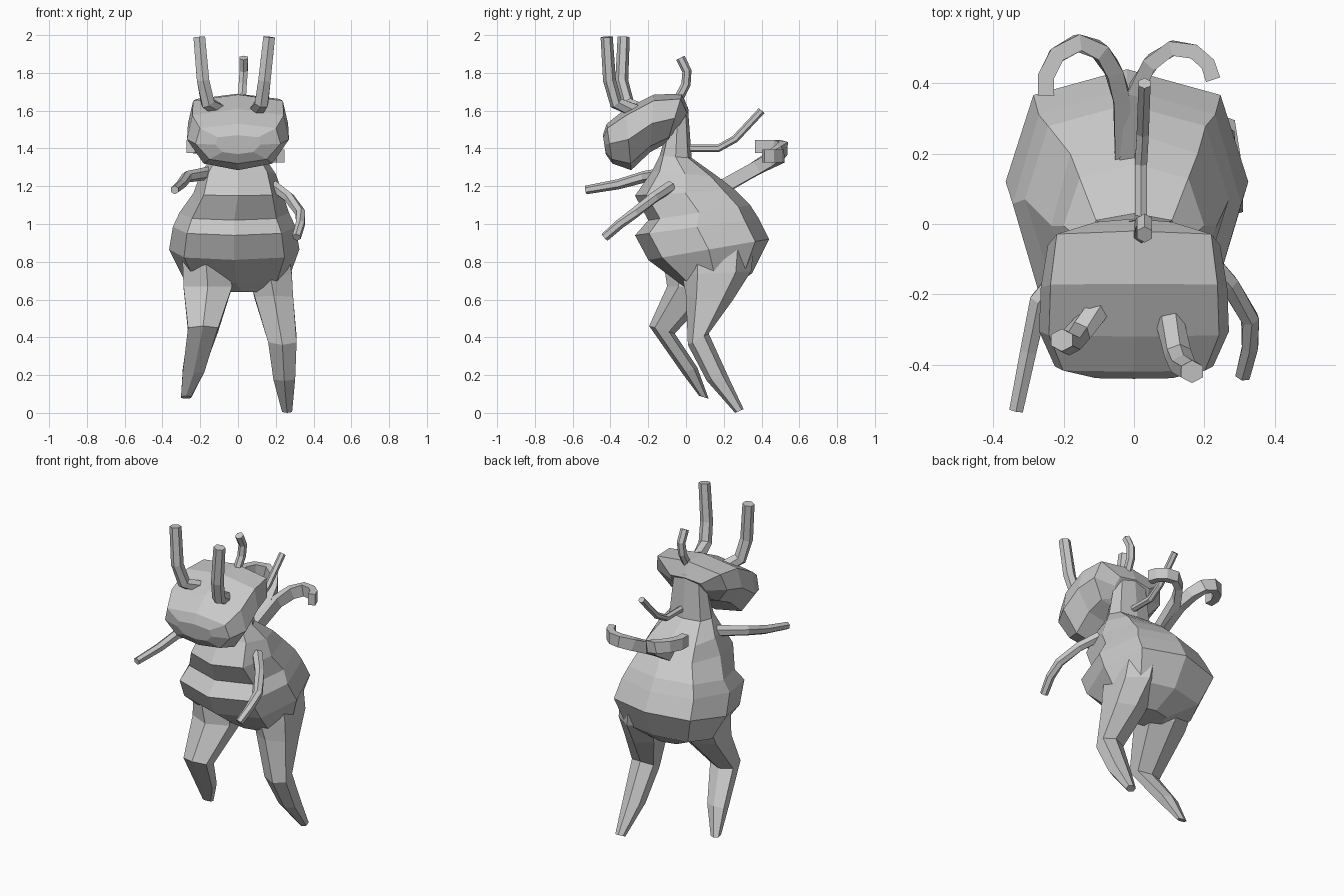
import bpy
import bmesh
import math
from mathutils import Vector

default_cube = bpy.data.objects.get("Cube")
if default_cube:
    bpy.data.objects.remove(default_cube, do_unlink=True)

# One plain skin colour
skin = bpy.data.materials.new("plain_grey")
skin.use_nodes = True
skin.diffuse_color = (.58, .58, .58, 1)
for node in skin.node_tree.nodes:
    if node.type == 'BSDF_PRINCIPLED':
        node.inputs["Base Color"].default_value = skin.diffuse_color
        node.inputs["Roughness"].default_value = .8


def skin_rings(name, rings):
    """Join successive rings of points into a closed, flat-shaded solid."""
    bm = bmesh.new()
    loops = [[bm.verts.new(point) for point in ring] for ring in rings]
    count = len(loops[0])
    for lower, upper in zip(loops, loops[1:]):
        for i in range(count):
            j = (i + 1) % count
            bm.faces.new((lower[i], lower[j], upper[j], upper[i]))
    bm.faces.new(loops[0])
    bm.faces.new(loops[-1])
    bmesh.ops.recalc_face_normals(bm, faces=bm.faces)
    mesh = bpy.data.meshes.new(name)
    bm.to_mesh(mesh)
    bm.free()
    mesh.materials.append(skin)
    part = bpy.data.objects.new(name, mesh)
    bpy.context.collection.objects.link(part)
    return part


def boxy(value, power):
    return math.copysign(abs(value) ** power, value)


def loft(name, sections, sides=8, power=.85, flare=0):
    """Each section: its two ends in the (y, z) plane, centre x, half width.
    Flare widens every section towards its second end."""
    rings = []
    for (start, end, centre_x, half_width) in sections:
        a, b = Vector((centre_x, *start)), Vector((centre_x, *end))
        middle, half = (a + b) / 2, (a - b) / 2
        ring = []
        for i in range(sides):
            angle = math.tau * i / sides
            width = half_width * (1 - flare * math.cos(angle))
            across = Vector((boxy(math.sin(angle), power) * width, 0, 0))
            ring.append(middle + half * boxy(math.cos(angle), power) + across)
        rings.append(ring)
    return skin_rings(name, rings)


def limb(name, path, wide, tall, sides=6, tip=1, reference=(0, 0, 1)):
    """Sweep an oval or rectangular section along a path, tapering to the tip."""
    points = [Vector(p) for p in path]
    last = len(points) - 1
    rings = []
    for k, point in enumerate(points):
        along = (points[min(k + 1, last)] - points[max(k - 1, 0)]).normalized()
        side = along.cross(Vector(reference)).normalized()
        up = side.cross(along)
        scale = 1 + (tip - 1) * k / last
        ring = []
        for i in range(sides):
            angle = math.tau * (i + .5) / sides
            ring.append(point + side * math.cos(angle) * wide * scale
                        + up * math.sin(angle) * tall * scale)
        rings.append(ring)
    return skin_rings(name, rings)


# Torso: neck, chest, waist ledge, belly and hips
loft("torso", [
    ((-.1, 1.5), (.01, 1.62), 0, .11),
    ((-.14, 1.36), (.03, 1.35), 0, .14),
    ((-.18, 1.28), (.17, 1.25), 0, .2),
    ((-.27, 1.15), (.26, 1.18), 0, .235),
    ((-.2, 1.02), (.34, 1.1), -.02, .29),
    ((-.27, .94), (.385, 1.03), -.02, .325),
    ((-.2, .81), (.44, .92), -.02, .345),
    ((-.04, .69), (.35, .74), -.01, .28),
    ((.03, .64), (.22, .64), .02, .12),
], power=.75)

# Head: broad brow, narrow chin, back tapering into the neck
loft("head", [
    ((-.07, 1.47), (.015, 1.6), 0, .12),
    ((-.1, 1.43), (-.02, 1.69), 0, .245),
    ((-.19, 1.38), (-.17, 1.685), 0, .265),
    ((-.29, 1.285), (-.32, 1.61), 0, .27),
    ((-.39, 1.32), (-.42, 1.53), 0, .225),
    ((-.425, 1.37), (-.44, 1.47), 0, .12),
], power=.7, flare=.2)

# Legs: the left one reaches back, the right one bends forward
loft("left_leg", [
    ((-.03, .86), (.36, .88), .15, .13),
    ((-.02, .73), (.345, .75), .17, .13),
    ((0, .62), (.25, .6), .19, .115),
    ((.01, .36), (.12, .42), .235, .085),
    ((.11, .17), (.22, .2), .245, .065),
    ((.26, 0), (.305, .02), .26, .03),
], sides=6)
loft("right_leg", [
    ((-.12, .8), (.3, .85), -.17, .14),
    ((-.1, .67), (.17, .66), -.16, .145),
    ((-.195, .46), (-.06, .42), -.185, .09),
    ((-.02, .21), (.06, .24), -.235, .065),
    ((.07, .09), (.12, .075), -.275, .03),
], sides=6)

# Arms
limb("left_arm", [
    (.19, -.08, 1.2), (.27, -.17, 1.14), (.33, -.27, 1.06),
    (.33, -.35, 1), (.31, -.43, .93),
], .032, .032, tip=.75)
limb("right_arm", [
    (-.15, -.08, 1.27), (-.27, -.22, 1.25), (-.3, -.36, 1.21),
    (-.335, -.53, 1.18),
], .035, .035, tip=.65)

# Antennae and the small crest on top of the head
forward = (0, 1, 0)
limb("left_antenna", [
    (.1, -.27, 1.6), (.125, -.37, 1.64), (.14, -.405, 1.76),
    (.165, -.42, 1.99),
], .042, .038, tip=.85, reference=forward)
limb("right_antenna", [
    (-.1, -.24, 1.6), (-.16, -.31, 1.64), (-.185, -.34, 1.76),
    (-.205, -.33, 1.99),
], .042, .038, tip=.85, reference=forward)
limb("crest", [
    (.02, -.04, 1.66), (.025, 0, 1.74), (.03, .005, 1.81),
    (.03, -.03, 1.88),
], .025, .025, reference=forward)

# Thin spine rising behind the neck
limb("back_spine", [
    (.02, 0, 1.4), (.02, .17, 1.4), (.025, .26, 1.45), (.03, .4, 1.6),
], .02, .02)

# Flat ribbons that curl outward from the back
limb("right_curl", [
    (-.03, .16, 1.17), (-.035, .36, 1.29), (-.06, .44, 1.34),
    (-.1, .495, 1.38), (-.16, .515, 1.4), (-.22, .48, 1.41),
    (-.25, .42, 1.41), (-.25, .365, 1.41),
], .033, .05, sides=4)
limb("left_curl", [
    (-.02, .18, 1.19), (.005, .38, 1.3), (.05, .46, 1.34),
    (.11, .5, 1.36), (.17, .49, 1.36), (.21, .455, 1.36),
    (.225, .41, 1.36),
], .03, .05, sides=4)
